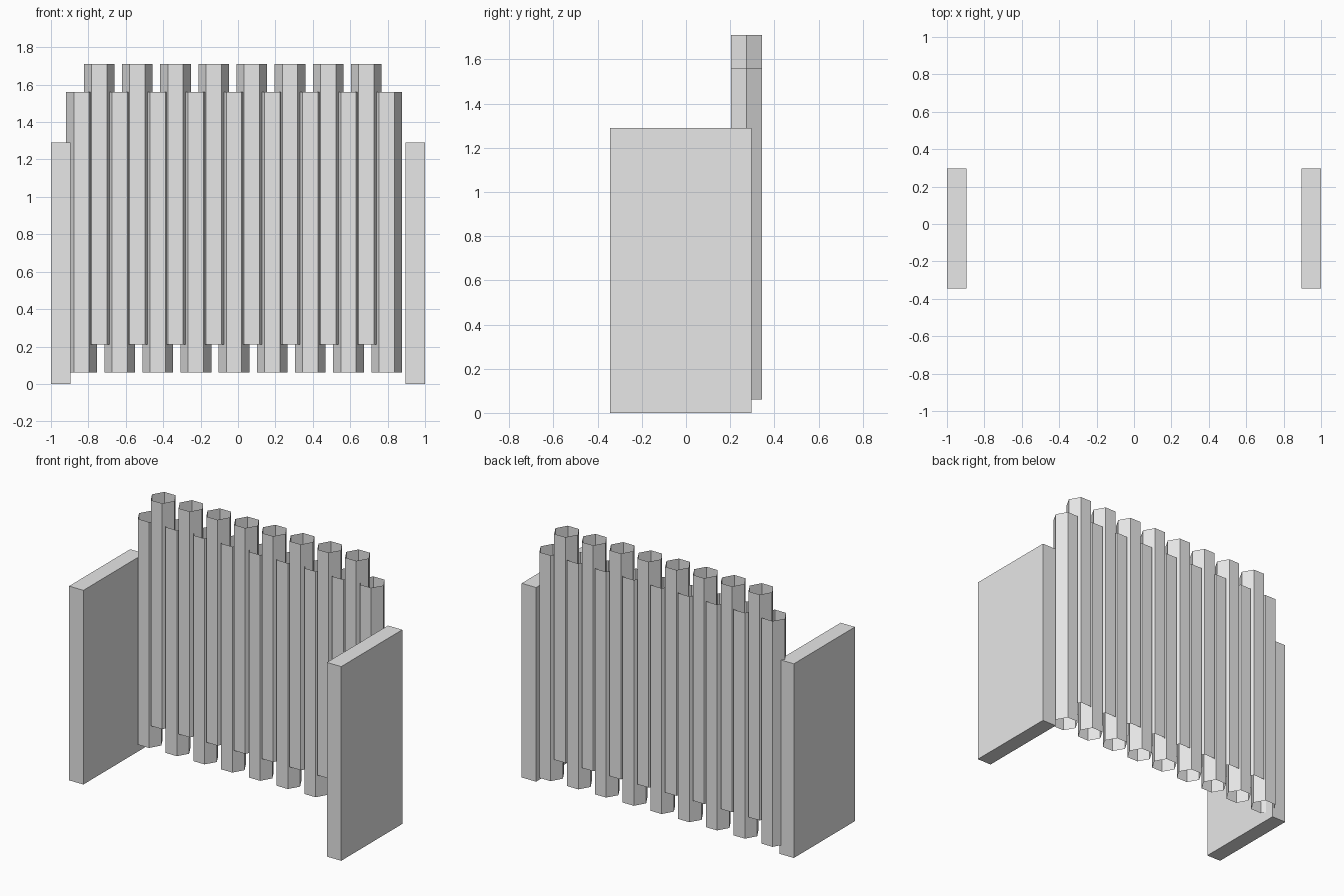
import bpy, bmesh, math

if "Cube" in bpy.data.objects:
    bpy.data.objects.remove(bpy.data.objects["Cube"])

grey = bpy.data.materials.new("light grey")
grey.diffuse_color = (0.8, 0.8, 0.8, 1)
grey.use_nodes = True
grey.node_tree.nodes["Principled BSDF"].inputs["Base Color"].default_value = grey.diffuse_color


def make_object(name, bm):
    bmesh.ops.recalc_face_normals(bm, faces=bm.faces)
    mesh = bpy.data.meshes.new(name)
    bm.to_mesh(mesh)
    bm.free()
    mesh.materials.append(grey)
    obj = bpy.data.objects.new(name, mesh)
    bpy.context.collection.objects.link(obj)
    return obj


def box(name, x0, x1, y0, y1, z0, z1):
    bm = bmesh.new()
    bmesh.ops.create_cube(bm, size=1)
    for v in bm.verts:
        v.co = ((x0 + x1) / 2 + v.co.x * (x1 - x0),
                (y0 + y1) / 2 + v.co.y * (y1 - y0),
                (z0 + z1) / 2 + v.co.z * (z1 - z0))
    return make_object(name, bm)


def open_tube(name, x, y, z0, z1, radius=0.082):
    # six-sided tube without end caps, flat side to the front
    bm = bmesh.new()
    rings = [[bm.verts.new((x + radius * math.cos(math.tau * i / 6),
                            y + radius * math.sin(math.tau * i / 6), z))
              for i in range(6)] for z in (z0, z1)]
    low, top = rings
    for i in range(6):
        j = (i + 1) % 6
        bm.faces.new((low[i], low[j], top[j], top[i]))
    return make_object(name, bm)


# Side panels
box("left_panel", -1.0, -0.895, -0.345, 0.296, 0, 1.29)
box("right_panel", 0.895, 1.0, -0.345, 0.296, 0, 1.29)

# Back wall of alternating low and raised tubes
PITCH = 0.204
for i in range(9):
    open_tube(f"low_tube_{i + 1}", -0.837 + PITCH * i, 0.274, 0.06, 1.56)
for i in range(8):
    open_tube(f"raised_tube_{i + 1}", -0.742 + PITCH * i, 0.274, 0.21, 1.71)
